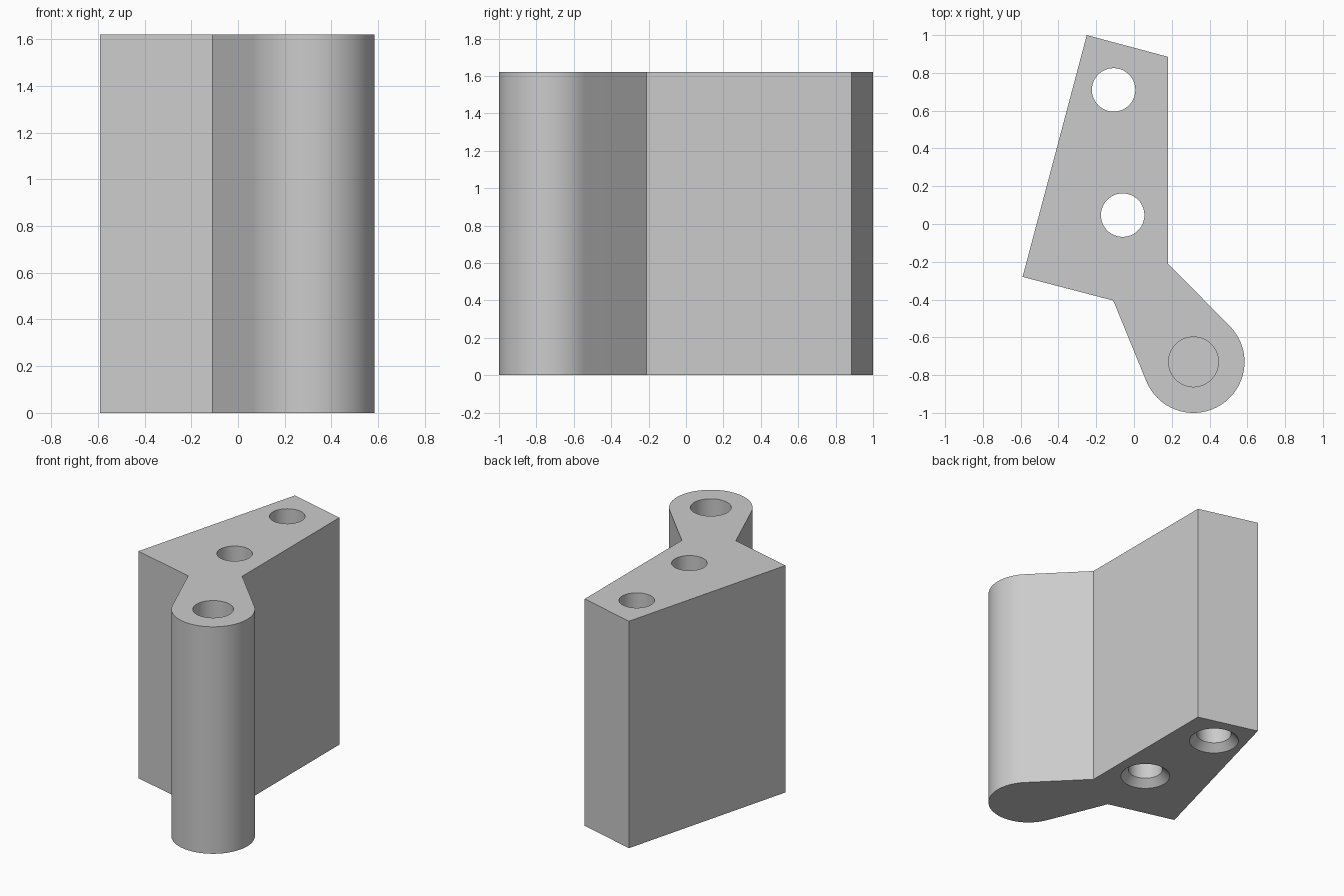
import bpy
import bmesh
import math
from mathutils import Vector

cube = bpy.data.objects.get("Cube")
if cube:
    bpy.data.objects.remove(cube, do_unlink=True)

HEIGHT = 1.62
BARREL = Vector((0.315, -0.73))
BARREL_R = 0.27
SEGMENTS = 64

metal = bpy.data.materials.new("plain grey metal")
grey = (0.6, 0.6, 0.6, 1)
metal.diffuse_color = grey
metal.use_nodes = True
metal.node_tree.nodes["Principled BSDF"].inputs["Base Color"].default_value = grey


def make_object(name, bm):
    bmesh.ops.recalc_face_normals(bm, faces=bm.faces)
    mesh = bpy.data.meshes.new(name)
    bm.to_mesh(mesh)
    bm.free()
    mesh.materials.append(metal)
    obj = bpy.data.objects.new(name, mesh)
    bpy.context.collection.objects.link(obj)
    return obj


def tangent_angle(point, side):
    """Angle on the barrel where a line from the point touches it."""
    offset = Vector(point) - BARREL
    return math.atan2(offset.y, offset.x) + side * math.acos(BARREL_R / offset.length)


def turned_cutter(name, centre, profile):
    """Solid of revolution from (radius, z) pairs."""
    bm = bmesh.new()
    rings = []
    for r, z in profile:
        angles = [math.tau * i / SEGMENTS for i in range(SEGMENTS)]
        rings.append([bm.verts.new((centre[0] + r * math.cos(a),
                                    centre[1] + r * math.sin(a), z)) for a in angles])
    for low, high in zip(rings, rings[1:]):
        for i in range(SEGMENTS):
            j = (i + 1) % SEGMENTS
            bm.faces.new((low[i], low[j], high[j], high[i]))
    bm.faces.new(rings[0])
    bm.faces.new(rings[-1])
    return make_object(name, bm)


# Hinge leaf: slanted plate, neck and round barrel in one outline
neck_right, neck_left = (0.18, -0.21), (-0.11, -0.405)
start = tangent_angle(neck_right, -1)
end = tangent_angle(neck_left, 1)
sweep = (start - end) % math.tau
outline = [neck_left, (-0.59, -0.28), (-0.25, 1.0), (0.18, 0.885), neck_right]
for i in range(SEGMENTS + 1):
    a = start - sweep * i / SEGMENTS
    outline.append(BARREL + BARREL_R * Vector((math.cos(a), math.sin(a))))

bm = bmesh.new()
base = bm.faces.new([bm.verts.new((p[0], p[1], 0)) for p in outline])
top = bmesh.ops.extrude_face_region(bm, geom=[base], use_keep_orig=True)["geom"]
bmesh.ops.translate(bm, vec=(0, 0, HEIGHT),
                    verts=[v for v in top if isinstance(v, bmesh.types.BMVert)])
leaf = make_object("hinge_leaf", bm)

# Screw holes countersunk underneath, and a blind pin hole in the barrel
screw = [(0.185, -0.02), (0.115, 0.05), (0.115, HEIGHT + 0.1)]
pin = [(0.132, 0.3), (0.132, HEIGHT + 0.1)]
cutters = [
    turned_cutter("rear_screw_hole", (-0.108, 0.71), screw),
    turned_cutter("middle_screw_hole", (-0.06, 0.047), screw),
    turned_cutter("pin_hole", BARREL, pin),
]
bpy.ops.object.select_all(action="DESELECT")
leaf.select_set(True)
bpy.context.view_layer.objects.active = leaf
for cutter in cutters:
    cutter.hide_render = True
    mod = leaf.modifiers.new(cutter.name, "BOOLEAN")
    mod.operation = "DIFFERENCE"
    mod.solver = "EXACT"
    mod.object = cutter
    bpy.ops.object.modifier_apply(modifier=mod.name)
    bpy.data.objects.remove(cutter, do_unlink=True)

bpy.ops.object.shade_smooth_by_angle(angle=math.radians(30))
